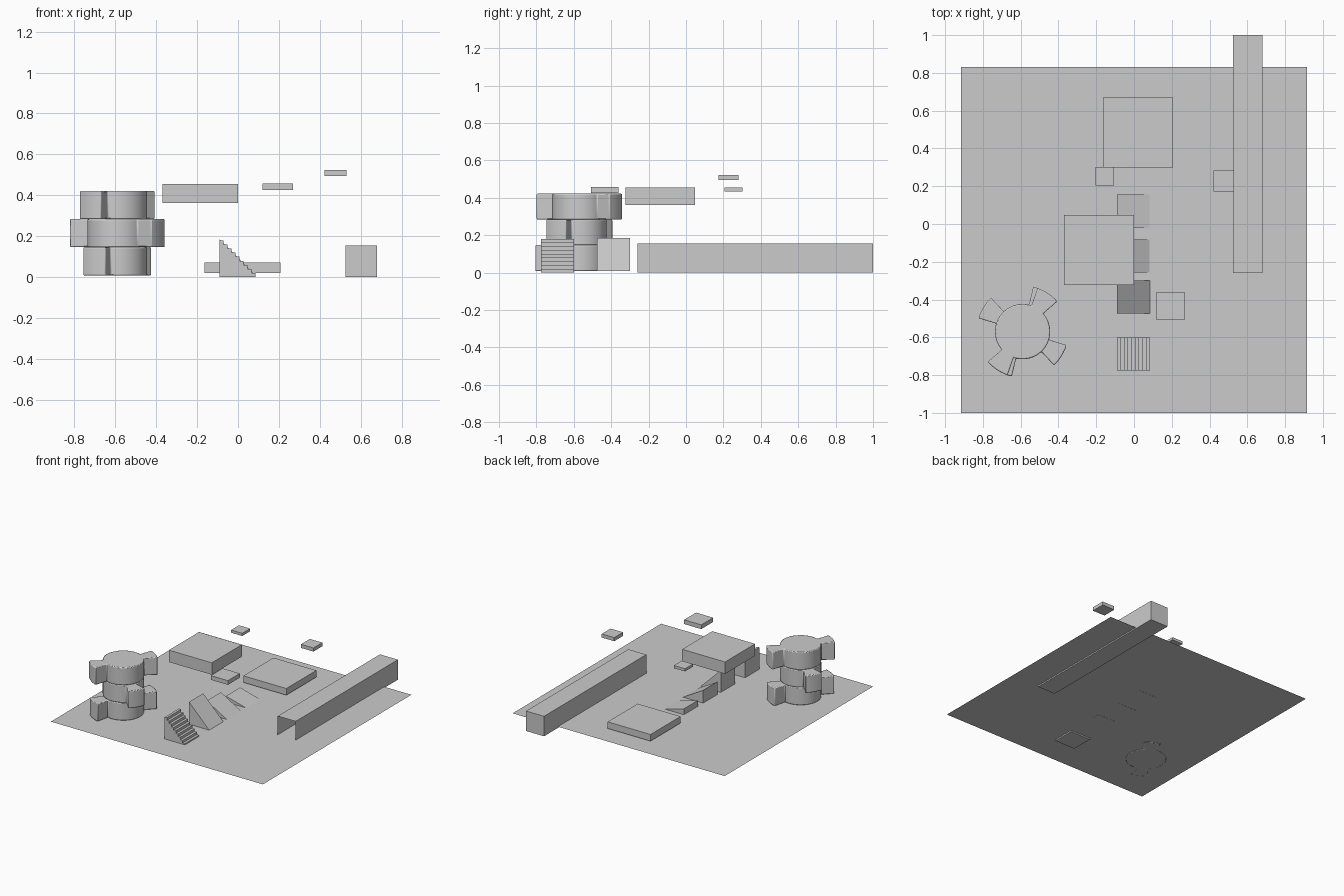
import bpy, bmesh
from math import cos, sin, radians, tan

if "Cube" in bpy.data.objects:
    bpy.data.objects.remove(bpy.data.objects["Cube"])


def mesh_object(name, bm):
    bmesh.ops.recalc_face_normals(bm, faces=bm.faces)
    me = bpy.data.meshes.new(name)
    bm.to_mesh(me)
    bm.free()
    ob = bpy.data.objects.new(name, me)
    bpy.context.collection.objects.link(ob)
    return ob


def prism(name, points, direction):
    """Extrude a closed outline of 3D points along a direction."""
    bm = bmesh.new()
    face = bm.faces.new([bm.verts.new(p) for p in points])
    ext = bmesh.ops.extrude_face_region(bm, geom=[face], use_keep_orig=True)
    verts = [g for g in ext["geom"] if isinstance(g, bmesh.types.BMVert)]
    bmesh.ops.translate(bm, verts=verts, vec=direction)
    return mesh_object(name, bm)


def box(name, x0, x1, y0, y1, z0, z1):
    pts = [(x0, y0, z0), (x1, y0, z0), (x1, y1, z0), (x0, y1, z0)]
    return prism(name, pts, (0, 0, z1 - z0))


# ground sheet
bm = bmesh.new()
bm.faces.new([bm.verts.new(p) for p in
              ((-.915, -1, .01), (.915, -1, .01), (.915, .83, .01), (-.915, .83, .01))])
mesh_object("ground", bm)

# long wall, open at its front end
wall = box("long_wall", .525, .68, -.26, 1.0, 0, .156)
bm = bmesh.new()
bm.from_mesh(wall.data)
front = [f for f in bm.faces if f.calc_center_median().y < -.25]
bmesh.ops.delete(bm, geom=front, context='FACES_ONLY')
bm.to_mesh(wall.data)
bm.free()

# platforms, low, raised and floating
box("low_platform", -.163, .207, .30, .67, .02, .072)
box("raised_platform", -.37, 0, -.323, .047, .362, .455)
box("floating_block_large", .12, .268, -.507, -.36, .425, .458)
box("floating_block_medium", .422, .53, .173, .282, .495, .523)
box("floating_block_small", -.203, -.107, .205, .302, .434, .455)

# staircase climbing towards -x
X0, X1, STEPS = -.09, .085, 9
run, rise = (X1 - X0) / STEPS, .18 / STEPS
outline = [(X0, -.775, 0), (X1, -.775, 0)]
for i in range(STEPS):
    x = X1 - i * run
    outline += [(x, -.775, (i + 1) * rise), (x - run, -.775, (i + 1) * rise)]
prism("staircase", outline, (0, .175, 0))

# ramps of falling steepness
for angle, y in ((45, -.475), (30, -.257), (15, -.02)):
    h = (X1 - X0) * tan(radians(angle))
    prism(f"ramp_{angle}_degrees",
          [(X0, y, .009), (X1, y, .009), (X0, y, .009 + h)], (0, .175, 0))

# stacked turning platforms, each a round core with two opposite arms
CX, CY, CORE, REACH, HALF = -.59, -.57, .146, .244, 15


def turning_platform(name, z0, z1, heading):
    pts = []
    for start in (heading, heading + 180):
        ring = [(REACH, -HALF + 5 * i) for i in range(7)]
        ring += [(CORE, HALF + 7.5 * i) for i in range(21)]
        pts += [(CX + r * cos(radians(start + a)), CY + r * sin(radians(start + a)), z0)
                for r, a in ring]
    ob = prism(name, pts, (0, 0, z1 - z0))
    bev = ob.modifiers.new("soft_edges", 'BEVEL')
    bev.width = .006
    bev.segments = 2
    bev.limit_method = 'ANGLE'
    bpy.ops.object.select_all(action='DESELECT')
    ob.select_set(True)
    bpy.context.view_layer.objects.active = ob
    bpy.ops.object.shade_smooth_by_angle(angle=radians(35))


turning_platform("turning_platform_bottom", .008, .147, 61.5)
turning_platform("turning_platform_middle", .147, .284, 148)
turning_platform("turning_platform_top", .284, .422, 56)
